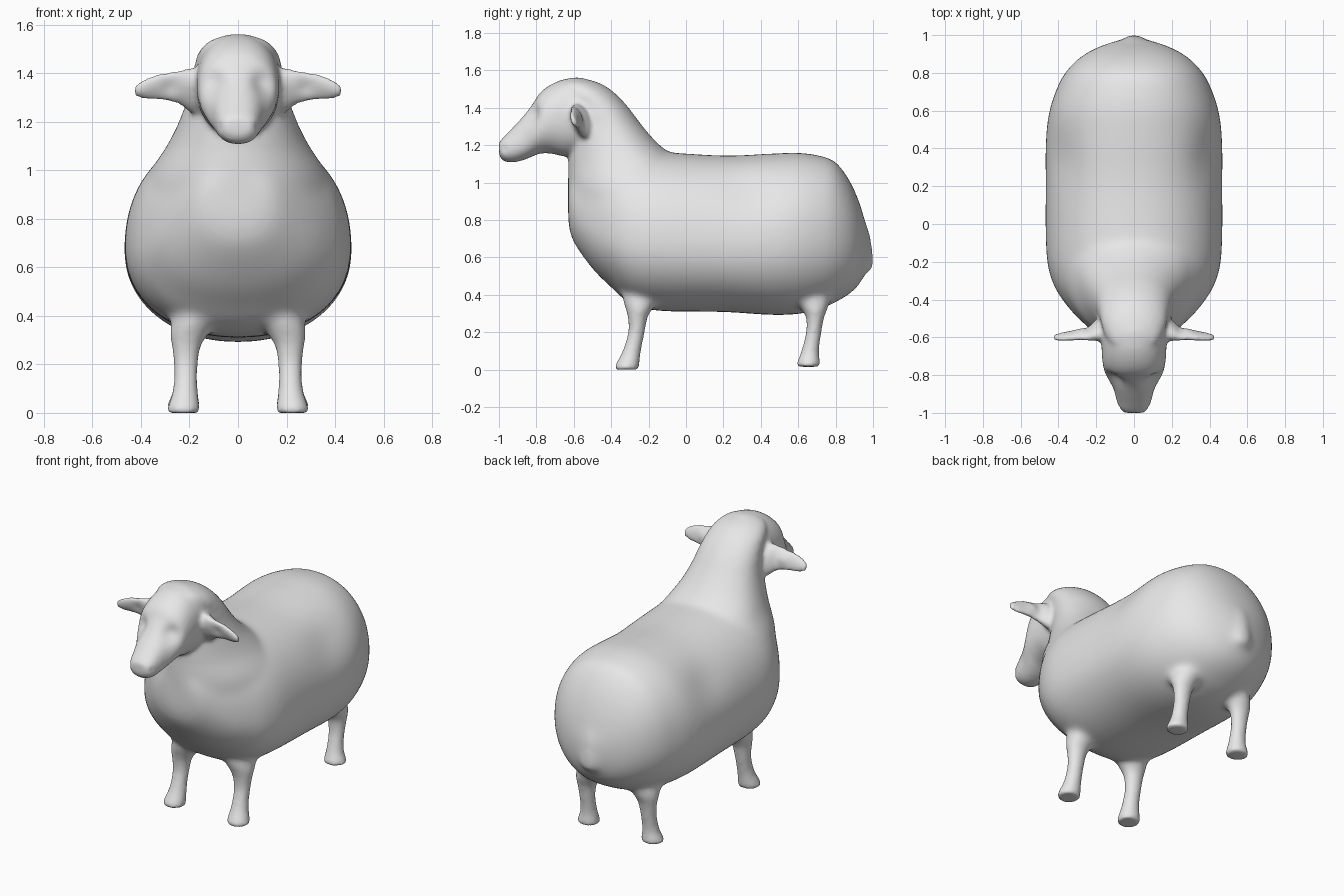
import bpy
import bmesh
import math
from mathutils import Vector

SIDES = 48

cube = bpy.data.objects.get("Cube")
if cube:
    bpy.data.objects.remove(cube, do_unlink=True)

wool = bpy.data.materials.new("plain_grey")
wool.use_nodes = True
wool.diffuse_color = (0.8, 0.8, 0.8, 1)
wool.node_tree.nodes["Principled BSDF"].inputs["Base Color"].default_value = (0.8, 0.8, 0.8, 1)

parts = []


def spline(rows, steps=5):
    """Catmull-Rom interpolation of the section rows."""
    rows = [Vector(r) for r in rows]
    out = []
    for i in range(len(rows) - 1):
        a, b, c, d = rows[max(i - 1, 0)], rows[i], rows[i + 1], rows[min(i + 2, len(rows) - 1)]
        for s in range(steps):
            t = s / steps
            out.append(b + (c - a) * (t / 2) + (a * 2 - b * 5 + c * 4 - d) * (t * t / 2)
                       + (b * 3 - a - c * 3 + d) * (t ** 3 / 2))
    return out + [rows[-1]]


def loft(name, rows, place, power=2.0):
    """Rows are (position, low, high, widest level, half width, side offset)."""
    bm = bmesh.new()
    rings = []
    for t, lo, hi, mid, w, off in spline(rows):
        ring = []
        for k in range(SIDES):
            a = 2 * math.pi * k / SIDES
            c, s = math.cos(a), math.sin(a)
            c = math.copysign(abs(c) ** (2 / power), c)
            s = math.copysign(abs(s) ** (2 / power), s)
            ring.append(bm.verts.new(place(t, off + w * c, mid + s * (hi - mid if s > 0 else mid - lo))))
        rings.append(ring)
    for r, q in zip(rings, rings[1:]):
        for k in range(SIDES):
            n = (k + 1) % SIDES
            bm.faces.new((r[k], r[n], q[n], q[k]))
    bm.faces.new(rings[0])
    bm.faces.new(rings[-1])
    bmesh.ops.recalc_face_normals(bm, faces=bm.faces)
    mesh = bpy.data.meshes.new(name)
    bm.to_mesh(mesh)
    bm.free()
    obj = bpy.data.objects.new(name, mesh)
    bpy.context.collection.objects.link(obj)
    parts.append(obj)


def along_y(t, a, b):
    return Vector((a, t, b))


def along_z(t, a, b):
    return Vector((a, b, t))


# Barrel body, chest to rump
loft("body", [
    (-.63, .80, .98, .90, .09, 0), (-.605, .69, 1.05, .85, .17, 0),
    (-.50, .54, 1.13, .76, .295, 0), (-.40, .44, 1.16, .72, .38, 0),
    (-.30, .355, 1.17, .70, .435, 0), (-.15, .315, 1.165, .69, .465, 0),
    (.20, .308, 1.145, .67, .468, 0), (.45, .293, 1.155, .68, .467, 0),
    (.60, .298, 1.16, .70, .448, 0), (.72, .325, 1.143, .71, .408, 0),
    (.80, .36, 1.11, .71, .365, 0), (.875, .405, 1.01, .70, .295, 0),
    (.93, .46, .885, .68, .205, 0), (.972, .54, .74, .66, .09, 0)], along_y, 2.15)

# Neck rising from the shoulders
loft("neck", [
    (.75, -.60, .30, -.10, .42, 0), (.95, -.63, .15, -.20, .385, 0),
    (1.1, -.63, -.01, -.28, .295, 0), (1.2, -.625, -.14, -.35, .245, 0),
    (1.3, -.615, -.23, -.40, .21, 0), (1.4, -.64, -.305, -.45, .188, 0),
    (1.48, -.70, -.38, -.52, .165, 0), (1.53, -.68, -.455, -.58, .12, 0),
    (1.557, -.62, -.55, -.59, .05, 0)], along_z)

# Head and muzzle
loft("head", [
    (-1.0, 1.15, 1.215, 1.18, .05, 0), (-.98, 1.118, 1.238, 1.18, .078, 0),
    (-.93, 1.107, 1.29, 1.19, .093, 0), (-.87, 1.12, 1.355, 1.22, .11, 0),
    (-.82, 1.14, 1.42, 1.27, .138, 0), (-.78, 1.155, 1.48, 1.31, .158, 0),
    (-.72, 1.155, 1.525, 1.34, .168, 0), (-.64, 1.14, 1.555, 1.35, .172, 0),
    (-.54, 1.16, 1.556, 1.35, .175, 0), (-.42, 1.20, 1.49, 1.35, .17, 0)], along_y, 2.2)

# Short tail
loft("tail", [
    (.525, .92, .99, .95, .045, 0), (.55, .90, 1.004, .94, .07, 0),
    (.62, .87, 1.0, .92, .085, 0), (.74, .85, .98, .91, .075, 0),
    (.86, .83, .92, .88, .04, 0)], along_z)

# Ears and legs, both sides
for side, word in ((1, "left"), (-1, "right")):
    def ear_place(t, a, b):
        return Vector((side * t, a - .3 * (b - 1.34), b))

    loft(word + "_ear", [
        (.12, 1.21, 1.42, 1.33, .065, -.555), (.20, 1.24, 1.42, 1.34, .048, -.565),
        (.25, 1.275, 1.41, 1.34, .028, -.583), (.33, 1.288, 1.397, 1.345, .022, -.59),
        (.39, 1.294, 1.372, 1.333, .019, -.60), (.43, 1.305, 1.348, 1.325, .013, -.605)], ear_place)

    # Each leg row: height, centre y, half depth, half width, distance from the middle
    legs = {
        "front": [(0, -.315, .062, .064, .224), (.02, -.315, .064, .066, .224), (.1, -.29, .049, .05, .217),
                  (.2, -.265, .044, .049, .215), (.28, -.258, .053, .061, .212),
                  (.33, -.25, .075, .082, .20), (.38, -.24, .10, .09, .185),
                  (.46, -.22, .09, .07, .17), (.52, -.2, .03, .03, .16)],
        "rear": [(.015, .655, .06, .064, .224), (.035, .655, .062, .066, .224), (.1, .664, .047, .05, .217),
                 (.2, .683, .041, .049, .215), (.28, .69, .049, .061, .212),
                 (.33, .685, .075, .082, .20), (.38, .67, .10, .09, .185),
                 (.46, .65, .09, .07, .17), (.52, .63, .03, .03, .16)],
    }
    for end, rows in legs.items():
        loft(f"{end}_{word}_leg", [(z, y - d, y + d, y, w, side * x) for z, y, d, w, x in rows], along_z)

# Fuse everything into one skin
bpy.ops.object.select_all(action="DESELECT")
for p in parts:
    p.select_set(True)
bpy.context.view_layer.objects.active = parts[0]
bpy.ops.object.join()
sheep = bpy.context.view_layer.objects.active
sheep.name = "sheep_body"
remesh = sheep.modifiers.new("fuse", "REMESH")
remesh.mode = "VOXEL"
remesh.voxel_size = .012
bpy.ops.object.modifier_apply(modifier="fuse")

# Light smoothing everywhere, heavy smoothing on the fleece
fleece = sheep.vertex_groups.new(name="fleece")
for v in sheep.data.vertices:
    x, y, z = v.co
    ramp = min(1, max(0, (z - .29) / .08))
    if z > 1.1:
        ramp = min(1, max(0, (y + .52) / .1))
    if ramp > 0:
        fleece.add([v.index], ramp, "REPLACE")
for name, rounds, group in (("soften", 8, ""), ("blend_fleece", 45, "fleece")):
    smooth = sheep.modifiers.new(name, "SMOOTH")
    smooth.factor = .5
    smooth.iterations = rounds
    smooth.vertex_group = group
    bpy.ops.object.modifier_apply(modifier=name)

# Soft dents: centre, radius, push (mirrored in x)
dents = [
    ((.11, -.83, 1.36), .055, (-.014, .022, 0)),   # eye sockets
    ((.28, -.59, 1.35), .035, (0, .016, 0)),       # ear cups
    ((.46, .35, 1.0), .16, (-.02, 0, -.01)),       # flank hollows
    ((.07, -.97, 1.18), .02, (-.006, .004, 0)),    # nostrils
]
for v in sheep.data.vertices:
    s = 1 if v.co.x >= 0 else -1
    p = Vector((abs(v.co.x), v.co.y, v.co.z))
    move = Vector()
    for centre, radius, push in dents:
        move += Vector(push) * math.exp(-((p - Vector(centre)).length / radius) ** 2)
    v.co += Vector((s * move.x, move.y, move.z))

sheep.data.materials.clear()
sheep.data.materials.append(wool)
for f in sheep.data.polygons:
    f.use_smooth = True
    f.material_index = 0
